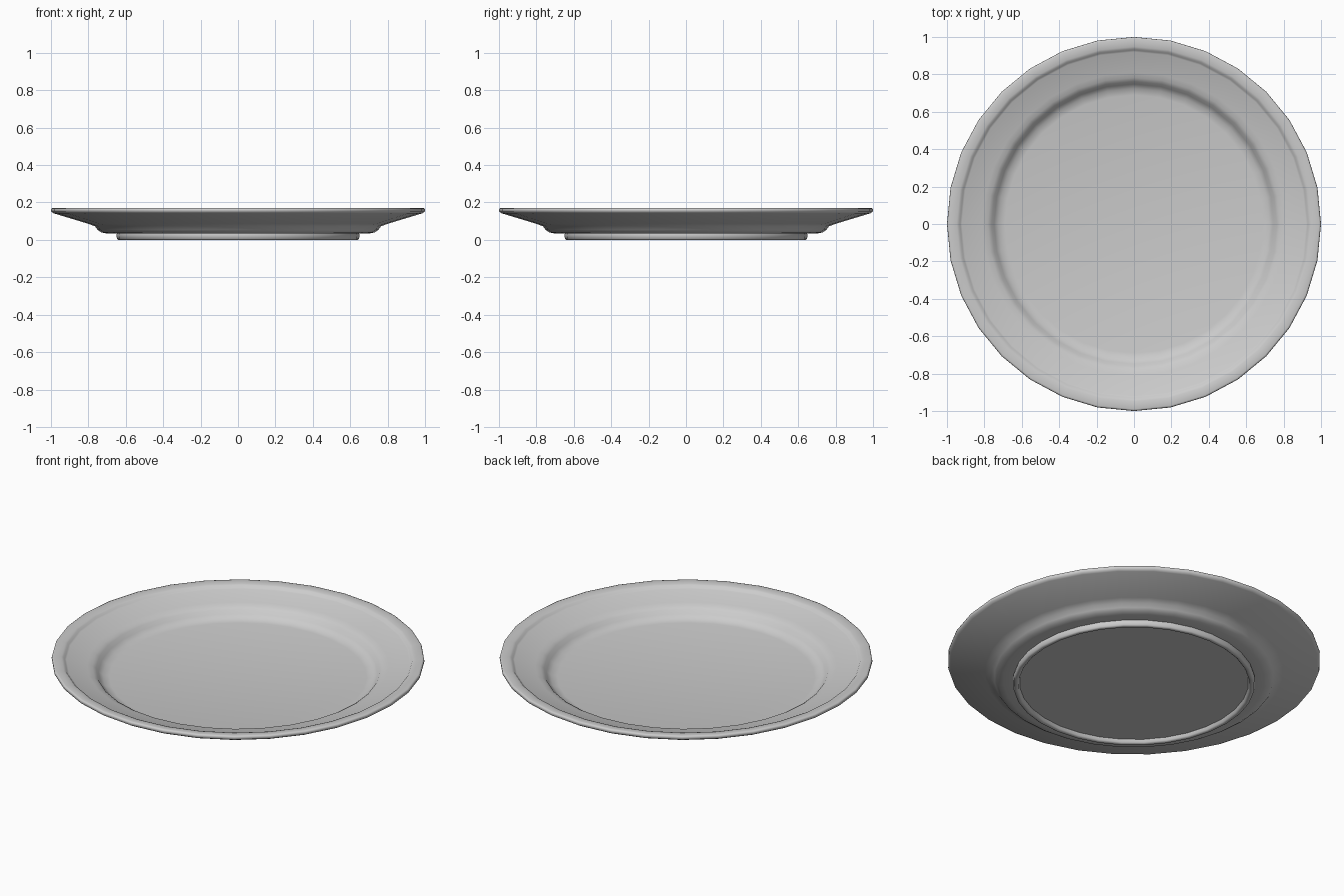
import bpy, bmesh, math

if "Cube" in bpy.data.objects:
    bpy.data.objects.remove(bpy.data.objects["Cube"])

SIDES = 32

# Plate cross-section (radius, height), from floor centre over the rim to the underside
profile = [
    (0, 0.055), (0.69, 0.055), (0.725, 0.062), (0.748, 0.08), (0.762, 0.1),
    (0.782, 0.113), (0.81, 0.121), (0.92, 0.149), (0.929, 0.153),          # well wall and rim slope
    (0.936, 0.162), (0.948, 0.166), (0.99, 0.171), (0.998, 0.168),         # raised lip
    (1.0, 0.16), (0.998, 0.15), (0.985, 0.142),                            # outer edge
    (0.80, 0.086), (0.765, 0.073), (0.75, 0.053), (0.73, 0.04), (0.70, 0.034),  # rounded underside
    (0.648, 0.034), (0.65, 0.025), (0.647, 0.005), (0.64, 0.0),            # foot ring
    (0.627, 0.0), (0.62, 0.006), (0.615, 0.022), (0, 0.022),               # recessed base
]


def lathe(name, points, sides):
    bm = bmesh.new()
    rings = []
    for r, z in points:
        if r == 0:
            rings.append([bm.verts.new((0, 0, z))])
        else:
            rings.append([bm.verts.new((r * math.cos(2 * math.pi * i / sides),
                                        r * math.sin(2 * math.pi * i / sides), z))
                          for i in range(sides)])
    for a, b in zip(rings, rings[1:]):
        for i in range(sides):
            j = (i + 1) % sides
            if len(a) == 1:
                bm.faces.new((a[0], b[i], b[j]))
            elif len(b) == 1:
                bm.faces.new((a[i], b[0], a[j]))
            else:
                bm.faces.new((a[i], b[i], b[j], a[j]))
    bmesh.ops.recalc_face_normals(bm, faces=bm.faces)
    mesh = bpy.data.meshes.new(name)
    bm.to_mesh(mesh)
    bm.free()
    obj = bpy.data.objects.new(name, mesh)
    bpy.context.collection.objects.link(obj)
    return obj


# Dinner plate
plate = lathe("plate", profile, SIDES)
bpy.context.view_layer.objects.active = plate
plate.select_set(True)
bpy.ops.object.shade_smooth_by_angle(angle=math.radians(60))
